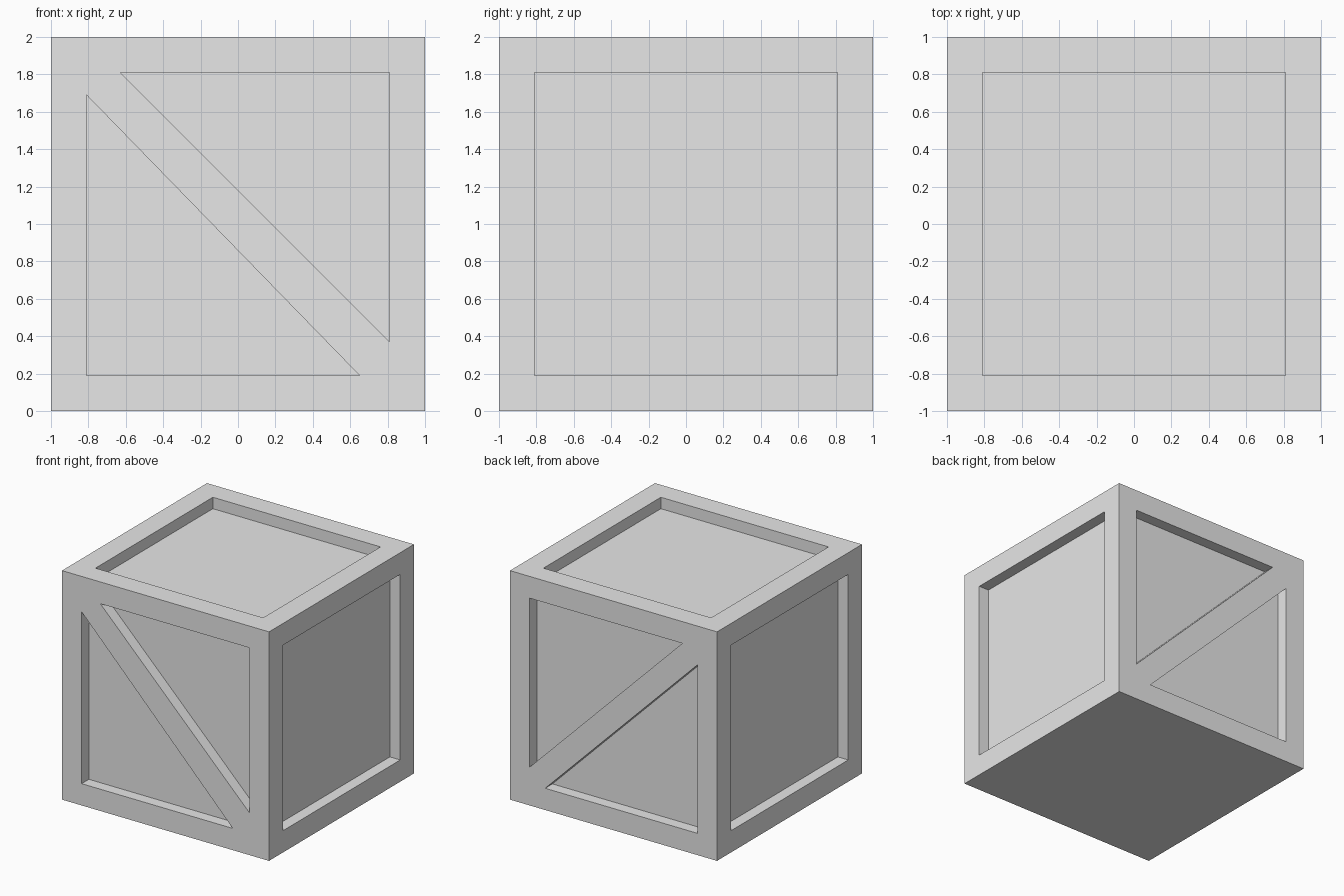
import bpy, bmesh
from math import radians
from mathutils import Matrix, Vector

if "Cube" in bpy.data.objects:
    bpy.data.objects.remove(bpy.data.objects["Cube"], do_unlink=True)

DEPTH = 0.1      # how far each panel sits below the frame
EDGE = 0.81      # half width of a panel
CENTRE = Matrix.Translation((0, 0, 1))

grey = bpy.data.materials.new("plain_grey")
grey.use_nodes = True
colour = (0.8, 0.8, 0.8, 1)
grey.diffuse_color = colour
grey.node_tree.nodes["Principled BSDF"].inputs["Base Color"].default_value = colour


def make_object(name, bm):
    bmesh.ops.recalc_face_normals(bm, faces=bm.faces)
    mesh = bpy.data.meshes.new(name)
    bm.to_mesh(mesh)
    bm.free()
    mesh.materials.append(grey)
    obj = bpy.data.objects.new(name, mesh)
    bpy.context.collection.objects.link(obj)
    return obj


def add_recess(bm, outline, turn):
    """Prism over an outline on the front face, turned to another face."""
    place = CENTRE @ turn
    face = bm.faces.new([bm.verts.new(place @ Vector((x, DEPTH - 1, z))) for x, z in outline])
    out = bmesh.ops.extrude_face_region(bm, geom=[face])["geom"]
    verts = [v for v in out if isinstance(v, bmesh.types.BMVert)]
    bmesh.ops.translate(bm, verts=verts, vec=turn @ Vector((0, -2 * DEPTH, 0)))


def brace_gaps(top_x, right_z, left_z, bottom_x):
    """Two triangles left open by a brace falling from upper left to lower right."""
    return [[(top_x, EDGE), (EDGE, EDGE), (EDGE, right_z)],
            [(-EDGE, left_z), (-EDGE, -EDGE), (bottom_x, -EDGE)]]


def spin(angle, axis="Z"):
    return Matrix.Rotation(radians(angle), 4, axis)


# Solid crate block
bm = bmesh.new()
bmesh.ops.create_cube(bm, size=2, matrix=CENTRE)
crate = make_object("crate", bm)

# Recesses: square on the sides and top, triangles on front and back
square = [(-EDGE, -EDGE), (EDGE, -EDGE), (EDGE, EDGE), (-EDGE, EDGE)]
bm = bmesh.new()
for turn in (spin(90), spin(-90), spin(-90, "X")):
    add_recess(bm, square, turn)
for outline in brace_gaps(-0.63, -0.63, 0.69, 0.65):
    add_recess(bm, outline, Matrix())
for outline in brace_gaps(-0.665, -0.665, 0.66, 0.66):
    add_recess(bm, [(-x, z) for x, z in outline], spin(180))
cutter = make_object("recess_cutter", bm)
cutter.hide_render = True

# Cut the recesses and drop the cutter
cut = crate.modifiers.new("recesses", "BOOLEAN")
cut.operation = "DIFFERENCE"
cut.solver = "EXACT"
cut.object = cutter
bpy.context.view_layer.objects.active = crate
bpy.ops.object.modifier_apply(modifier=cut.name)
bpy.data.objects.remove(cutter, do_unlink=True)
